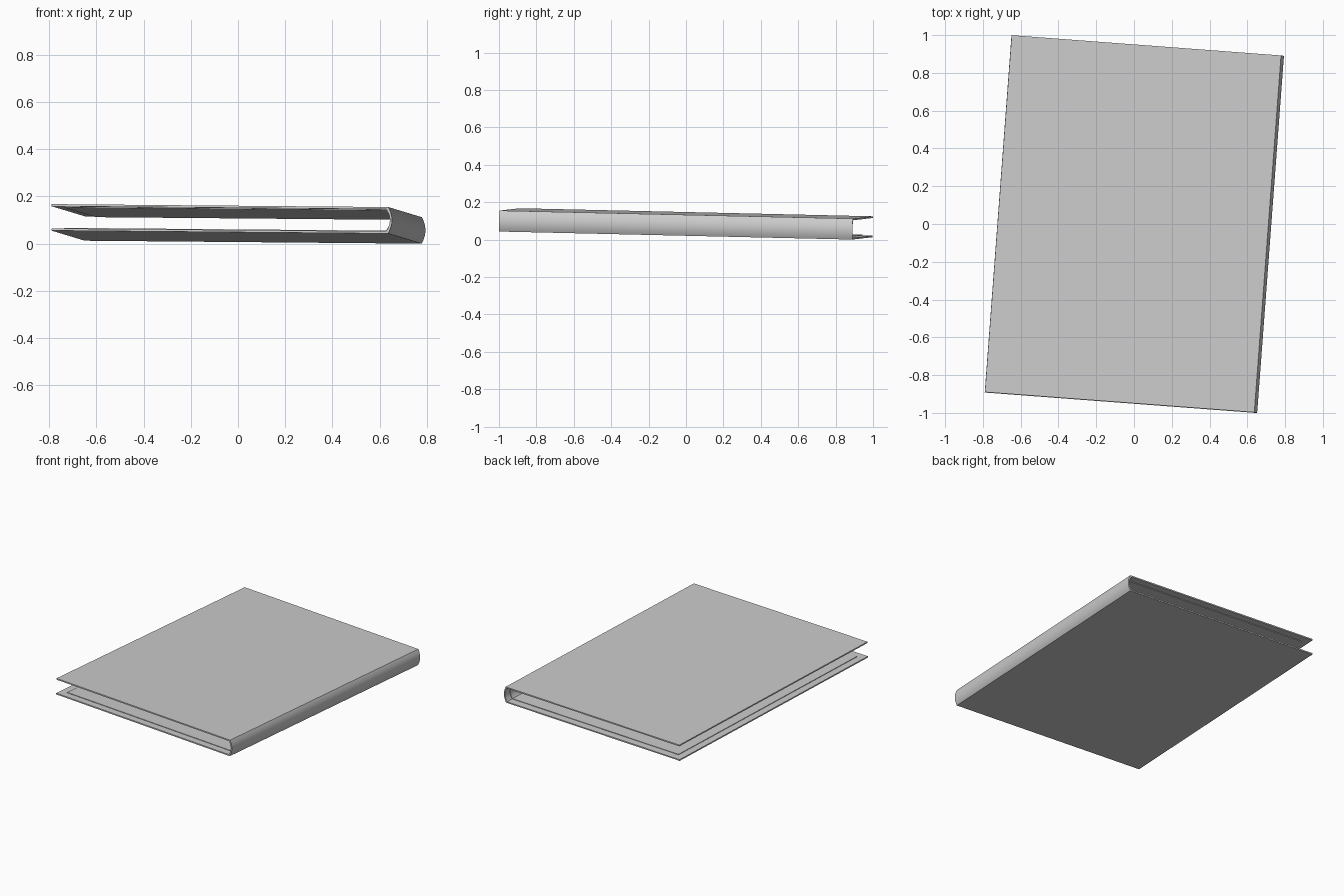
import bpy
import bmesh
import math
from mathutils import Euler, Vector

cube = bpy.data.objects.get("Cube")
if cube:
    bpy.data.objects.remove(cube, do_unlink=True)

WIDTH, LENGTH = 1.43, 1.895      # cover board size
HEIGHT, THICK = 0.112, 0.009     # closed height and board thickness
BULGE = 0.016                    # how far the spine rounds outward
MARGIN = 0.05                    # border around the inner lining
TILT = Euler((math.radians(-1.3), math.radians(0.5), math.radians(-4.3)), 'XYZ')
CENTRE = Vector((-0.006, 0.0, 0.084))

grey = bpy.data.materials.new("cover grey")
grey.use_nodes = True
colour = (0.6, 0.6, 0.6, 1)
grey.diffuse_color = colour
grey.node_tree.nodes["Principled BSDF"].inputs["Base Color"].default_value = colour


def c_path(left, right, half, bulge, steps=12):
    """Outline running along the top board, round the spine and back below."""
    arc = []
    for i in range(steps + 1):
        t = 1 - 2 * i / steps
        arc.append((right + bulge * (1 - t * t), half * t))
    return [(left, half)] + arc + [(left, -half)]


def extrude_profile(name, outer, inner, length):
    """Extrude the band between two outlines along y."""
    bm = bmesh.new()
    rings = [[bm.verts.new((x, y, z)) for x, z in outer + inner[::-1]]
             for y in (-length / 2, length / 2)]
    n, total = len(outer), len(outer) * 2
    for i in range(total):
        j = (i + 1) % total
        bm.faces.new((rings[0][i], rings[0][j], rings[1][j], rings[1][i]))
    for ring in rings:
        for i in range(n - 1):
            bm.faces.new((ring[i], ring[i + 1], ring[total - 2 - i], ring[total - 1 - i]))
    bmesh.ops.recalc_face_normals(bm, faces=bm.faces)
    mesh = bpy.data.meshes.new(name)
    bm.to_mesh(mesh)
    bm.free()
    mesh.materials.append(grey)
    obj = bpy.data.objects.new(name, mesh)
    bpy.context.collection.objects.link(obj)
    obj.rotation_euler = TILT
    obj.location = CENTRE
    bpy.ops.object.select_all(action='DESELECT')
    obj.select_set(True)
    bpy.context.view_layer.objects.active = obj
    bpy.ops.object.shade_smooth_by_angle(angle=math.radians(30))
    return obj


left, right, half = -WIDTH / 2, WIDTH / 2, HEIGHT / 2

# Boards and rounded spine in one wrapped cover
extrude_profile("book_cover",
                c_path(left, right, half, BULGE),
                c_path(left, right - THICK, half - THICK, BULGE), LENGTH)

# Thin lining on the inside, set in from the cover edges
extrude_profile("inner_lining",
                c_path(left + MARGIN, right - THICK, half - THICK, BULGE),
                c_path(left + MARGIN, right - THICK - 0.004, half - THICK - 0.004, BULGE),
                LENGTH - 2 * MARGIN)
